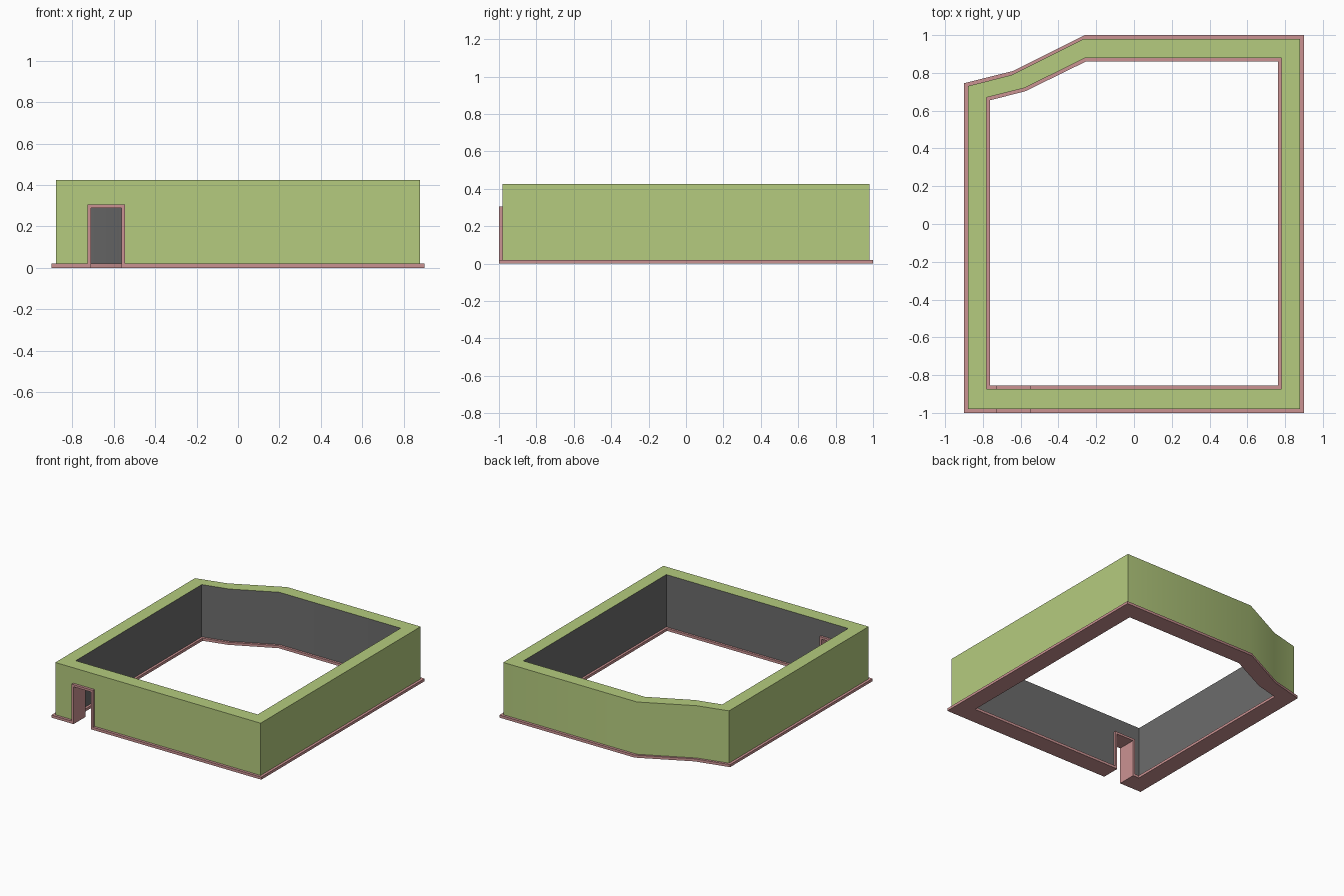
import bpy
import bmesh
import math

cube = bpy.data.objects.get("Cube")
if cube:
    bpy.data.objects.remove(cube, do_unlink=True)


def material(name, rgb):
    mat = bpy.data.materials.new(name)
    mat.use_nodes = True
    mat.diffuse_color = (*rgb, 1)
    mat.node_tree.nodes["Principled BSDF"].inputs["Base Color"].default_value = (*rgb, 1)
    return mat


green = material("wall green", (0.46, 0.60, 0.21))
gray = material("inner wall gray", (0.15, 0.15, 0.15))
pink = material("trim pink", (0.60, 0.29, 0.29))


def finish(name, bm, mats):
    bmesh.ops.recalc_face_normals(bm, faces=bm.faces)
    mesh = bpy.data.meshes.new(name)
    bm.to_mesh(mesh)
    bm.free()
    for mat in mats:
        mesh.materials.append(mat)
    obj = bpy.data.objects.new(name, mesh)
    bpy.context.collection.objects.link(obj)
    return obj


def activate(obj):
    bpy.ops.object.select_all(action="DESELECT")
    obj.select_set(True)
    bpy.context.view_layer.objects.active = obj


def ring(name, outer, inner, z0, z1, mats):
    """Closed ring between two outlines; the inner side takes the last material."""
    bm = bmesh.new()
    loops = [[bm.verts.new((x, y, z)) for x, y in line]
             for line, z in ((outer, z0), (outer, z1), (inner, z1), (inner, z0))]
    n = len(outer)
    for side in range(4):
        a, b = loops[side], loops[(side + 1) % 4]
        for i in range(n):
            j = (i + 1) % n
            face = bm.faces.new((a[i], a[j], b[j], b[i]))
            face.material_index = len(mats) - 1 if side == 2 else 0
    return finish(name, bm, mats)


def prism(name, profile, y0, y1, mats):
    """Outline in x and z, extruded from front to back."""
    bm = bmesh.new()
    face = bm.faces.new([bm.verts.new((x, y0, z)) for x, z in profile])
    moved = bmesh.ops.extrude_face_region(bm, geom=[face])["geom"]
    bmesh.ops.translate(bm, vec=(0, y1 - y0, 0),
                        verts=[v for v in moved if isinstance(v, bmesh.types.BMVert)])
    return finish(name, bm, mats)


def outline(x, front, back, bends):
    return [(-x, front), (x, front), (x, back)] + bends


# Outlines with the bent back corner
trim_out = outline(0.90, -1.0, 1.0, [(-0.26, 1.0), (-0.64, 0.81), (-0.90, 0.745)])
wall_out = outline(0.88, -0.98, 0.98, [(-0.265, 0.98), (-0.645, 0.79), (-0.88, 0.73)])
wall_in = outline(0.78, -0.873, 0.878, [(-0.26, 0.878), (-0.58, 0.72), (-0.78, 0.67)])
trim_in = outline(0.762, -0.856, 0.86, [(-0.255, 0.86), (-0.575, 0.703), (-0.762, 0.655)])
BASE, TOP = 0.02, 0.425

# Wall and base trim
walls = ring("walls", wall_out, wall_in, BASE, TOP, [green, gray])
base_trim = ring("base_trim", trim_out, trim_in, 0, BASE, [pink])

# Doorway cut
left, right, head, t = -0.727, -0.545, 0.306, 0.017
cutter = prism("doorway_cutter", [(left, -0.1), (right, -0.1), (right, head), (left, head)],
               -1.1, -0.7, [green])
cutter.hide_render = True
for obj in (walls, base_trim):
    activate(obj)
    cut = obj.modifiers.new("doorway", "BOOLEAN")
    cut.operation = "DIFFERENCE"
    cut.solver = "EXACT"
    cut.object = cutter
    bpy.ops.object.modifier_apply(modifier=cut.name)
bpy.data.objects.remove(cutter, do_unlink=True)

# Door frame lining the whole opening
frame = prism("door_frame",
              [(left, 0), (left, head), (right, head), (right, 0),
               (right - t, 0), (right - t, head - t), (left + t, head - t), (left + t, 0)],
              -1.0, -0.856, [pink])

for obj in (walls, base_trim, frame):
    activate(obj)
    bpy.ops.object.shade_smooth_by_angle(angle=math.radians(30))
